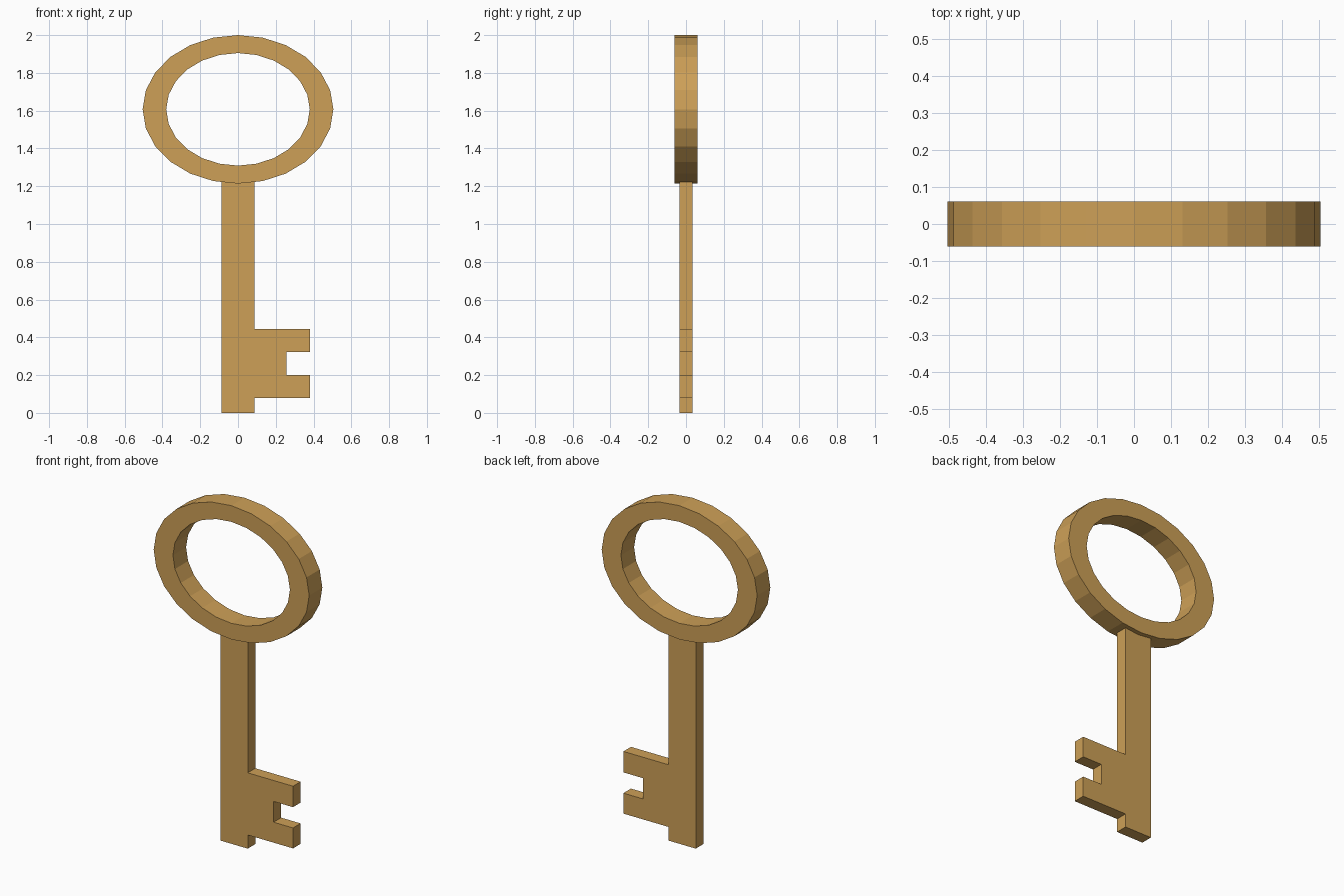
import bpy, bmesh
from math import cos, sin, tau

cube = bpy.data.objects.get("Cube")
if cube:
    bpy.data.objects.remove(cube, do_unlink=True)

brass = bpy.data.materials.new("brass")
brass.use_nodes = True
colour = (0.61, 0.35, 0.095, 1)
brass.diffuse_color = colour
brass.node_tree.nodes["Principled BSDF"].inputs["Base Color"].default_value = colour


def finish(name, bm):
    bmesh.ops.recalc_face_normals(bm, faces=bm.faces)
    mesh = bpy.data.meshes.new(name)
    bm.to_mesh(mesh)
    bm.free()
    mesh.materials.append(brass)
    obj = bpy.data.objects.new(name, mesh)
    bpy.context.collection.objects.link(obj)


def extrude_profile(name, points, half_depth):
    """Flat x-z outline given thickness along y."""
    bm = bmesh.new()
    face = bm.faces.new([bm.verts.new((x, -half_depth, z)) for x, z in points])
    result = bmesh.ops.extrude_face_region(bm, geom=[face])
    verts = [v for v in result["geom"] if isinstance(v, bmesh.types.BMVert)]
    bmesh.ops.translate(bm, verts=verts, vec=(0, 2 * half_depth, 0))
    finish(name, bm)


def oval_ring(name, outer, inner, centre_z, half_depth, sides=24):
    """Faceted oval band with a rectangular section."""
    bm = bmesh.new()
    section = [(outer, -half_depth), (outer, half_depth),
               (inner, half_depth), (inner, -half_depth)]
    loops = []
    for i in range(sides):
        a = tau * i / sides
        loops.append([bm.verts.new((r[0] * cos(a), y, centre_z + r[1] * sin(a)))
                      for r, y in section])
    for i, a in enumerate(loops):
        b = loops[(i + 1) % sides]
        for j in range(4):
            k = (j + 1) % 4
            bm.faces.new((a[j], a[k], b[k], b[j]))
    finish(name, bm)


# Oval handle
oval_ring("bow_ring", (0.505, 0.393), (0.38, 0.298), 1.607, 0.061)

# Shaft and notched bit in one flat plate
shaft, bit, notch = 0.088, 0.382, 0.256
extrude_profile("shaft_and_bit", [
    (-shaft, 0), (shaft, 0), (shaft, 0.08), (bit, 0.08), (bit, 0.2),
    (notch, 0.2), (notch, 0.322), (bit, 0.322), (bit, 0.445),
    (shaft, 0.445), (shaft, 1.225), (-shaft, 1.225)], 0.035)
